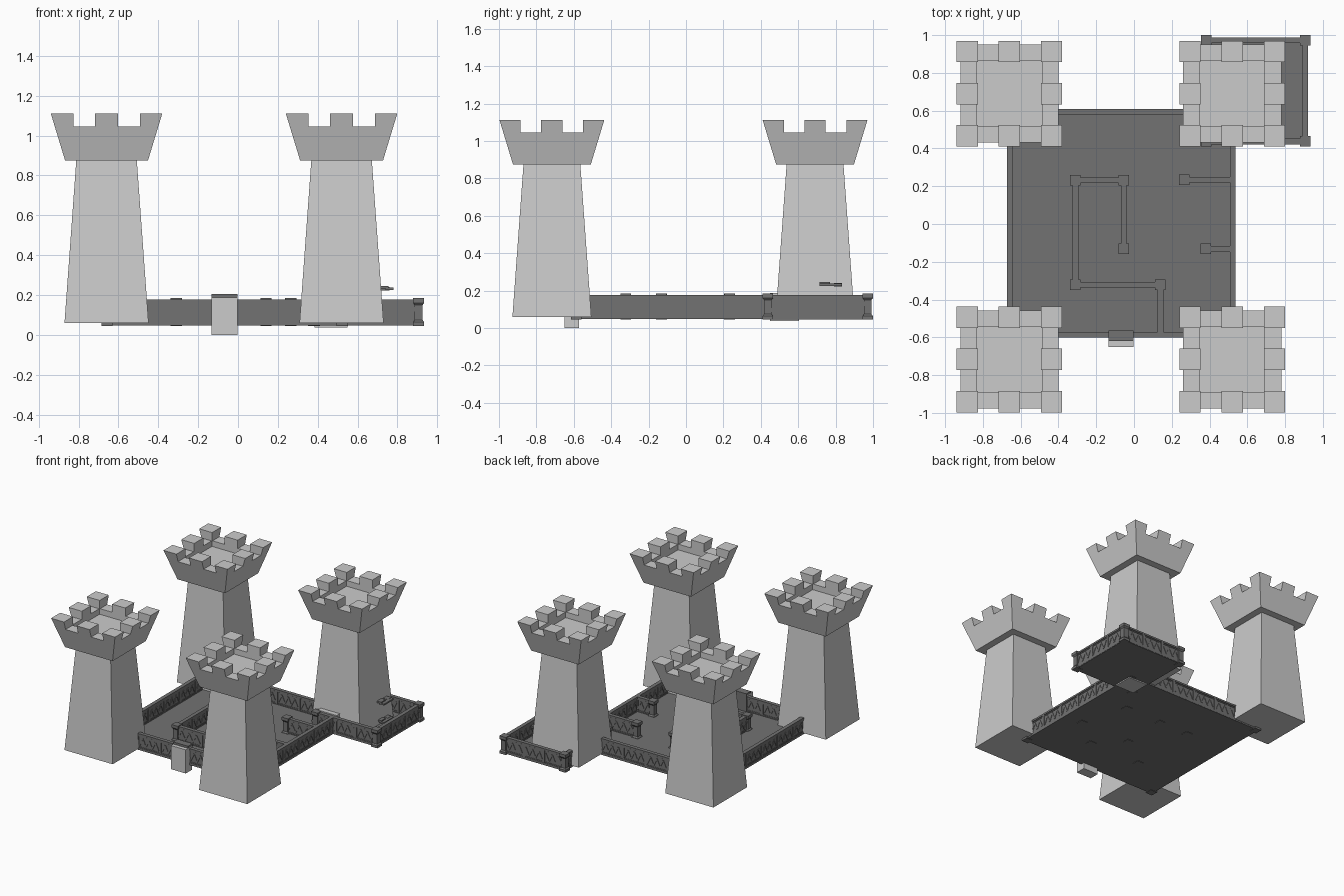
import bpy, bmesh, math
from mathutils import Matrix, Vector

if "Cube" in bpy.data.objects:
    bpy.data.objects.remove(bpy.data.objects["Cube"])

dark = bpy.data.materials.new("dark_stone")
dark.diffuse_color = (0.17, 0.17, 0.17, 1)
dark.use_nodes = True
dark.node_tree.nodes["Principled BSDF"].inputs["Base Color"].default_value = dark.diffuse_color


def finish(name, bm, mat=None):
    me = bpy.data.meshes.new(name)
    bmesh.ops.recalc_face_normals(bm, faces=bm.faces)
    bm.to_mesh(me)
    bm.free()
    ob = bpy.data.objects.new(name, me)
    bpy.context.collection.objects.link(ob)
    if mat:
        me.materials.append(mat)
    return ob


def box(bm, lo, hi, mat=Matrix()):
    lo, hi = Vector(lo), Vector(hi)
    m = mat @ Matrix.Translation((lo + hi) / 2) @ Matrix.Diagonal((*(hi - lo), 1))
    bmesh.ops.create_cube(bm, size=1, matrix=m)


def box_object(name, lo, hi, mat=None):
    bm = bmesh.new()
    box(bm, lo, hi)
    return finish(name, bm, mat)


def square_loft(bm, rings):
    """Closed square solid through (half width, z) rings."""
    loops = [[bm.verts.new((sx * w, sy * w, z))
              for sx, sy in ((-1, -1), (1, -1), (1, 1), (-1, 1))] for w, z in rings]
    for a, b in zip(loops, loops[1:]):
        for i in range(4):
            j = (i + 1) % 4
            bm.faces.new((a[i], a[j], b[j], b[i]))
    bm.faces.new(loops[0][::-1])
    bm.faces.new(loops[-1])


# Flaring crown: outside half width follows height
Z_CROWN, Z_FLOOR, Z_NOTCH, Z_TOP, INNER = 0.875, 1.0, 1.045, 1.112, 0.172


def flare(z):
    return 0.208 + (z - Z_CROWN) / (Z_TOP - Z_CROWN) * 0.072


def merlon(bm, xs, ys):
    """Block whose xs and ys are functions of height."""
    vs = []
    for z in (Z_NOTCH, Z_TOP):
        (x0, x1), (y0, y1) = xs(z), ys(z)
        vs.append([bm.verts.new((x, y, z)) for x, y in
                   ((x0, y0), (x1, y0), (x1, y1), (x0, y1))])
    a, b = vs
    for i in range(4):
        j = (i + 1) % 4
        bm.faces.new((a[i], a[j], b[j], b[i]))
    bm.faces.new(a[::-1])
    bm.faces.new(b)


def tower(name, x, y):
    bm = bmesh.new()
    # tapered shaft, overhanging crown, sunken roof
    square_loft(bm, [(0.211, 0.06), (0.152, Z_CROWN), (0.208, Z_CROWN),
                     (flare(Z_NOTCH), Z_NOTCH), (INNER, Z_NOTCH), (INNER, Z_FLOOR)])
    # corner and middle merlons
    span = {-1: lambda z: (-flare(z), -INNER + 0.005), 0: lambda z: (-0.057, 0.057),
            1: lambda z: (INNER - 0.005, flare(z))}
    for i in span:
        for j in span:
            if i or j:
                merlon(bm, span[i], span[j])
    ob = finish(name, bm)
    ob.location = (x, y, 0)


for side, x in (("left", -0.66), ("right", 0.52)):
    for end, y in (("front", -0.717), ("back", 0.69)):
        tower(f"{end}_{side}_tower", x, y)

Z0, Z1 = 0.05, 0.178


def wall(name, p, q):
    """Wall with rails, pilasters and zigzag relief on both sides."""
    p, q = Vector((*p, 0)), Vector((*q, 0))
    d = q - p
    length = d.length
    m = Matrix.Translation(p) @ Matrix.Rotation(math.atan2(d.y, d.x), 4, 'Z')
    bm = bmesh.new()
    box(bm, (0, -0.009, Z0), (length, 0.009, Z1 - 0.005), m)
    for a, b, t in ((Z0, 0.066, 0.015), (0.066, 0.074, 0.012),
                    (0.154, 0.162, 0.012), (0.164, Z1, 0.015)):
        box(bm, (0, -t, a), (length, t, b), m)
    panels = max(1, round(length / 0.2))
    step = length / panels
    for i in range(panels + 1):
        s = min(max(i * step, 0.01), length - 0.01)
        box(bm, (s - 0.01, -0.014, Z0), (s + 0.01, 0.014, Z1 - 0.002), m)
    zig = max(2, round(step / 0.035))
    w = (step - 0.03) / zig
    for i in range(panels):
        for k in range(zig):
            c = Vector((i * step + 0.015 + (k + 0.5) * w, 0, 0.114))
            ang = math.atan2(0.06, w) * (1 if k % 2 else -1)
            h = math.hypot(w, 0.06) / 2
            r = m @ Matrix.Translation(c) @ Matrix.Rotation(ang, 4, 'Y')
            box(bm, (-h, -0.0125, -0.005), (h, 0.0125, 0.005), r)
    finish(name, bm, dark)


def post(name, x, y):
    bm = bmesh.new()
    square_loft(bm, [(0.028, 0.045), (0.028, 0.064), (0.02, 0.074), (0.02, 0.15),
                     (0.028, 0.161), (0.028, 0.184)])
    finish(name, bm, dark).location = (x, y, 0)


# Main courtyard
L, R, F, B = -0.658, 0.523, -0.586, 0.593
box_object("main_floor", (-0.672, -0.6, 0.048), (0.538, 0.607, 0.062), dark)
wall("main_front_wall", (L, F), (R, F))
wall("main_back_wall", (L, B), (R, B))
wall("main_left_wall", (L, F), (L, B))
wall("main_right_wall", (R, F), (R, B))
for x in (L, R):
    for y in (F, B):
        post("main_corner_post", x, y)

# Inner maze walls
mz = [(-0.055, -0.13), (-0.055, 0.232), (-0.31, 0.232), (-0.31, -0.322),
      (0.14, -0.322), (0.14, F)]
for a, b in zip(mz, mz[1:]):
    wall("maze_wall", a, b)
for p in mz[:-1]:
    post("maze_post", *p)
for x, y in ((0.265, 0.235), (0.38, -0.132)):
    wall("side_wall", (x, y), (R, y))
    post("side_post", x, y)

# Small rear courtyard
l, r, f, b = 0.383, 0.907, 0.437, 0.972
box_object("rear_floor", (0.37, 0.425, 0.047), (0.92, 0.985, 0.061), dark)
wall("rear_front_wall", (l, f), (r, f))
wall("rear_back_wall", (l, b), (r, b))
wall("rear_left_wall", (l, f), (l, b))
wall("rear_right_wall", (r, f), (r, b))
for x in (l, r):
    for y in (f, b):
        post("rear_corner_post", x, y)

# Gate, its dark lintel, and the passage block between courtyards
box_object("front_gate", (-0.134, -0.65, 0), (-0.003, -0.572, 0.187))
box_object("gate_lintel", (-0.134, -0.62, 0.187), (-0.003, -0.568, 0.204), dark)
box_object("gate_back", (-0.134, -0.572, 0.055), (-0.003, -0.563, 0.204), dark)
box_object("passage_block", (0.385, 0.45, 0.038), (0.55, 0.605, 0.187))

# Small brackets on the rear tower side
for z in (0.085, 0.232):
    bm = bmesh.new()
    box(bm, (0.71, 0.715, z), (0.755, 0.77, z + 0.014))
    box(bm, (0.74, 0.715, z - 0.006), (0.78, 0.835, z + 0.006))
    box(bm, (0.69, 0.79, z - 0.01), (0.76, 0.835, z + 0.008))
    finish("tower_bracket", bm, dark)
